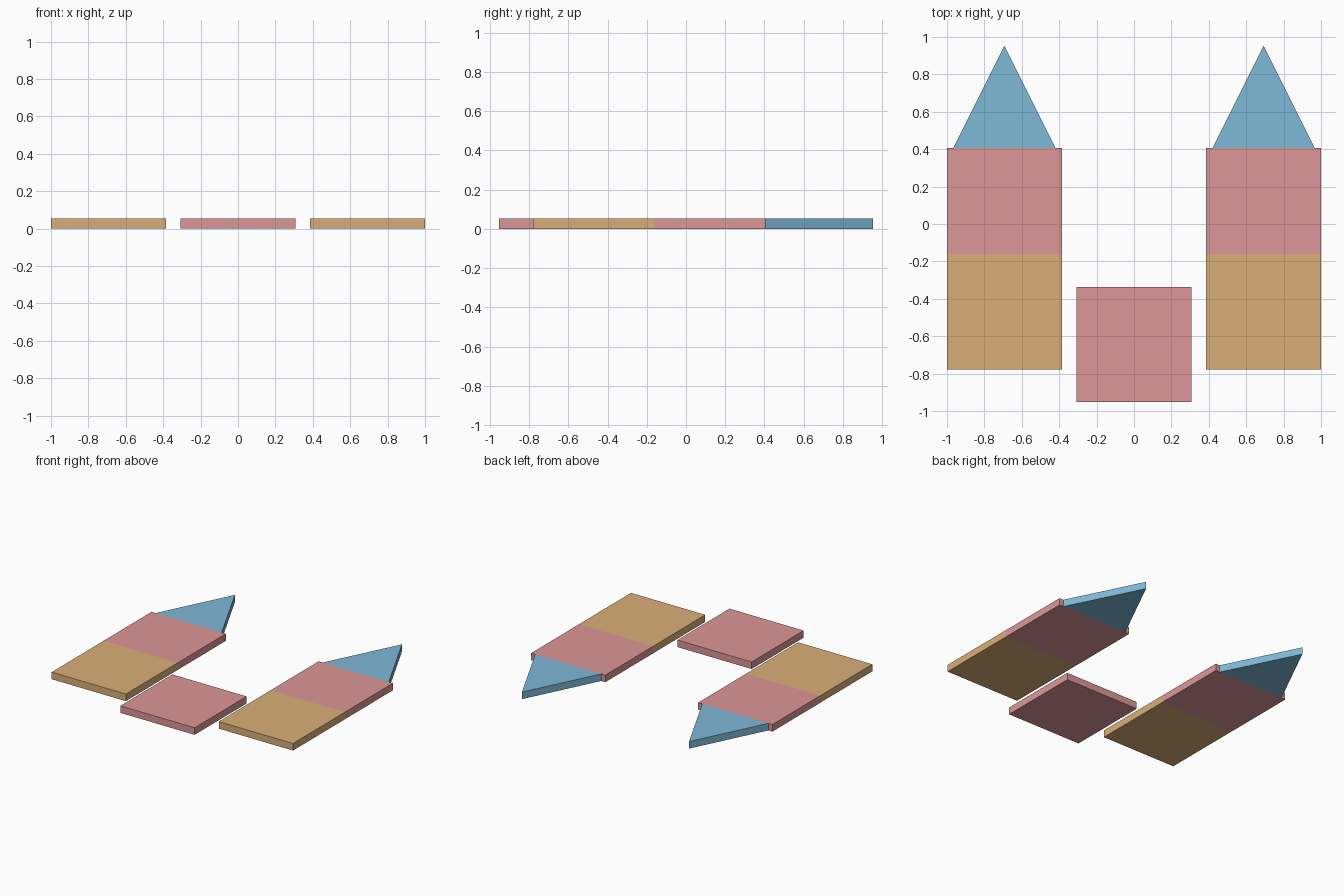
import bpy, bmesh

if "Cube" in bpy.data.objects:
    bpy.data.objects.remove(bpy.data.objects["Cube"])

THICK = 0.053   # plate thickness
HALF = 0.3075   # half the width of a square tile


def material(name, rgb):
    m = bpy.data.materials.new(name)
    m.diffuse_color = (*rgb, 1)
    m.use_nodes = True
    m.node_tree.nodes["Principled BSDF"].inputs["Base Color"].default_value = m.diffuse_color
    return m


ORANGE = material("orange", (0.70, 0.43, 0.19))
PINK = material("pink", (0.72, 0.31, 0.31))
BLUE = material("blue", (0.21, 0.48, 0.68))


def plate(name, outline, mat):
    """Flat-sided plate extruded upward from a counter-clockwise outline."""
    bm = bmesh.new()
    face = bm.faces.new([bm.verts.new((x, y, 0)) for x, y in outline])
    ext = bmesh.ops.extrude_face_region(bm, geom=[face])
    top = [g for g in ext["geom"] if isinstance(g, bmesh.types.BMVert)]
    bmesh.ops.translate(bm, verts=top, vec=(0, 0, THICK))
    bmesh.ops.recalc_face_normals(bm, faces=bm.faces[:])
    mesh = bpy.data.meshes.new(name)
    bm.to_mesh(mesh)
    bm.free()
    mesh.materials.append(mat)
    obj = bpy.data.objects.new(name, mesh)
    bpy.context.collection.objects.link(obj)
    return obj


def tile(name, cx, y0, y1, mat):
    return plate(name, [(cx - HALF, y0), (cx + HALF, y0),
                        (cx + HALF, y1), (cx - HALF, y1)], mat)


# Two matching columns: orange tile, pink tile, pointed blue tip
for side, cx in (("left", -0.6925), ("right", 0.6925)):
    tile(f"{side}_front_tile", cx, -0.777, -0.162, ORANGE)
    tile(f"{side}_rear_tile", cx, -0.162, 0.405, PINK)
    plate(f"{side}_pointed_tip",
          [(cx - 0.274, 0.405), (cx + 0.274, 0.405), (cx, 0.953)], BLUE)

# Loose square between the columns
tile("centre_tile", 0, -0.953, -0.338, PINK)
